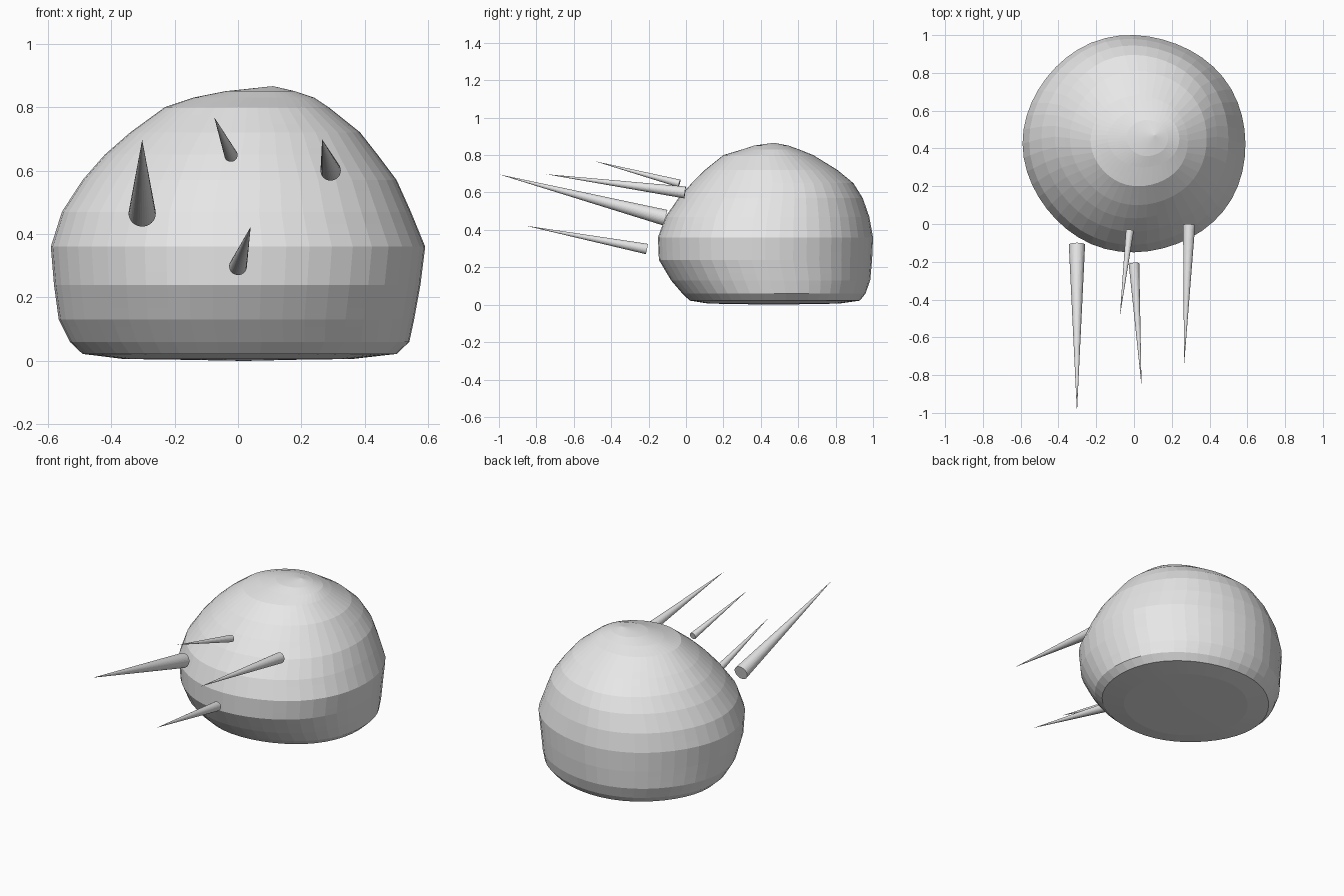
import bpy, bmesh, math
from mathutils import Vector

if "Cube" in bpy.data.objects:
    bpy.data.objects.remove(bpy.data.objects["Cube"])

grey = bpy.data.materials.new("stone_grey")
grey.diffuse_color = (0.8, 0.8, 0.8, 1)
grey.use_nodes = True
grey.node_tree.nodes["Principled BSDF"].inputs["Base Color"].default_value = grey.diffuse_color


def make_object(name, bm):
    bmesh.ops.recalc_face_normals(bm, faces=bm.faces)
    mesh = bpy.data.meshes.new(name)
    bm.to_mesh(mesh)
    bm.free()
    mesh.materials.append(grey)
    obj = bpy.data.objects.new(name, mesh)
    bpy.context.collection.objects.link(obj)
    return obj


# Boulder body levels: z, left x, right x, front y, back y
LEVELS = [
    (0.004, -0.20, 0.20, 0.25, 0.70),
    (0.006, -0.36, 0.36, 0.12, 0.82),
    (0.022, -0.49, 0.50, 0.02, 0.93),
    (0.06, -0.53, 0.54, -0.02, 0.96),
    (0.13, -0.565, 0.555, -0.08, 0.985),
    (0.24, -0.58, 0.575, -0.145, 0.995),
    (0.36, -0.59, 0.59, -0.15, 1.00),
    (0.47, -0.555, 0.545, -0.11, 0.98),
    (0.57, -0.49, 0.50, -0.04, 0.945),
    (0.65, -0.42, 0.44, 0.03, 0.895),
    (0.72, -0.34, 0.385, 0.10, 0.81),
    (0.80, -0.23, 0.285, 0.20, 0.68),
    (0.83, -0.14, 0.24, 0.30, 0.605),
    (0.85, -0.04, 0.18, 0.36, 0.55),
]
SEGMENTS = 48
STEPS = 3


def wobble(a):
    # slight irregularity of the outline, zero on the four main axes
    return 1 + 0.012 * math.sin(2 * a) * (math.sin(3 * a) - 0.3)


rings = []
for lo, hi in zip(LEVELS, LEVELS[1:]):
    rings += [[p + (q - p) * i / STEPS for p, q in zip(lo, hi)] for i in range(STEPS)]
rings.append(LEVELS[-1])

bm = bmesh.new()
loops = []
for z, xl, xr, yf, yb in rings:
    loop = []
    for i in range(SEGMENTS):
        a = 2 * math.pi * i / SEGMENTS
        w = wobble(a)
        x = (xl + xr) / 2 + (xr - xl) / 2 * math.cos(a) * w
        y = (yf + yb) / 2 + (yb - yf) / 2 * math.sin(a) * w
        loop.append(bm.verts.new((x, y, z)))
    loops.append(loop)
for a, b in zip(loops, loops[1:]):
    for i in range(SEGMENTS):
        j = (i + 1) % SEGMENTS
        bm.faces.new((a[i], a[j], b[j], b[i]))
for loop, tip in ((loops[0], (0.02, 0.46, 0.0)), (loops[-1], (0.11, 0.47, 0.866))):
    v = bm.verts.new(tip)
    for i in range(SEGMENTS):
        bm.faces.new((loop[i], loop[(i + 1) % SEGMENTS], v))
make_object("boulder_body", bm)


# Tapered spikes pointing forward
def spike(name, base, tip, radius):
    base, tip = Vector(base), Vector(tip)
    axis = tip - base
    bm = bmesh.new()
    bmesh.ops.create_cone(bm, cap_ends=True, segments=32, radius1=radius,
                          radius2=0, depth=axis.length)
    bmesh.ops.remove_doubles(bm, verts=bm.verts, dist=1e-5)
    rot = axis.to_track_quat('Z', 'Y')
    for v in bm.verts:
        v.co = rot @ v.co + (base + tip) / 2
    make_object(name, bm)


spike("left_spike", (-0.302, -0.11, 0.465), (-0.302, -1.0, 0.697), 0.043)
spike("upper_spike", (-0.022, -0.035, 0.648), (-0.075, -0.49, 0.768), 0.021)
spike("right_spike", (0.292, -0.005, 0.60), (0.265, -0.75, 0.698), 0.032)
spike("lower_spike", (0.0, -0.21, 0.298), (0.04, -0.86, 0.423), 0.028)
